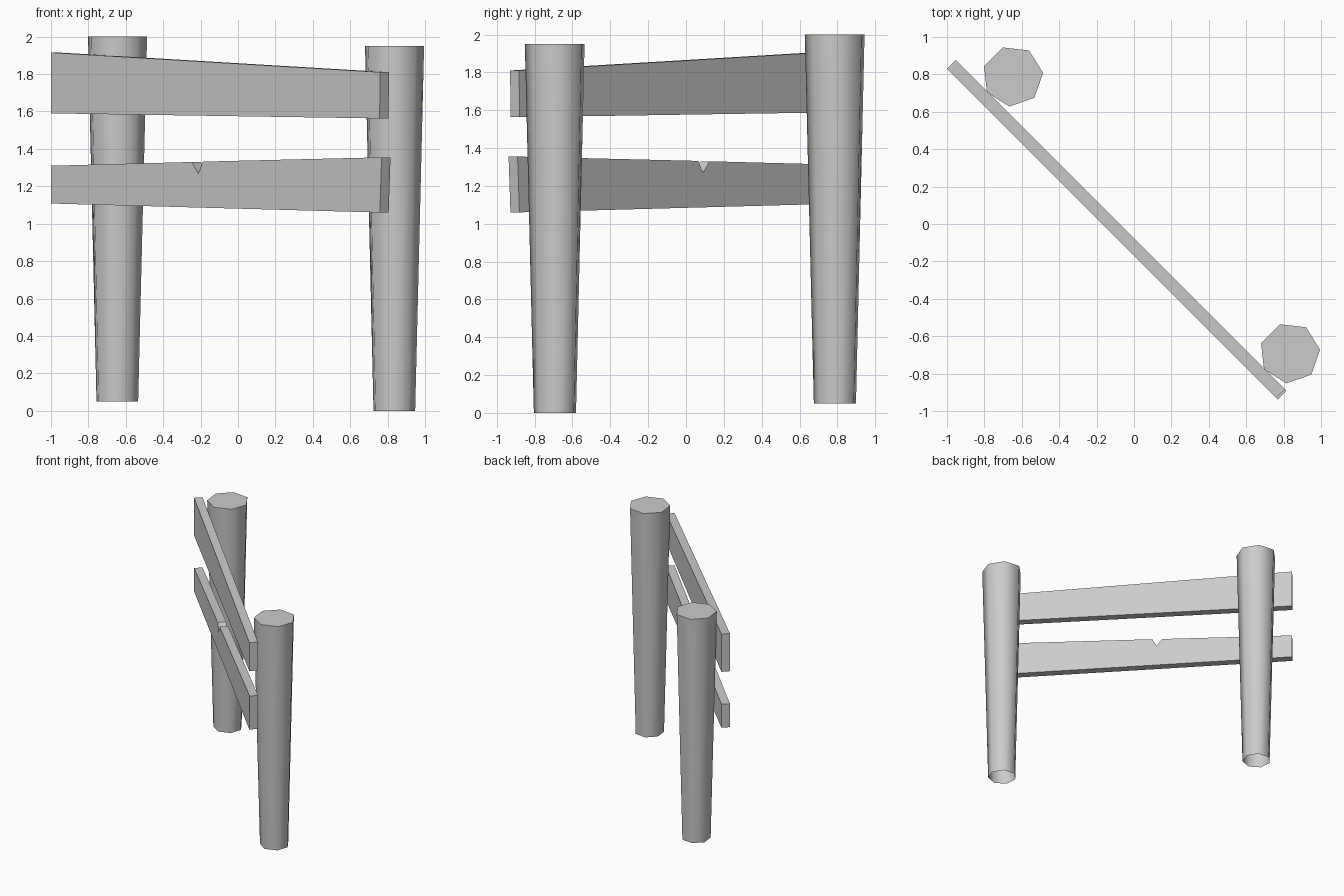
import bpy
import bmesh
import math

cube = bpy.data.objects.get("Cube")
if cube:
    bpy.data.objects.remove(cube, do_unlink=True)

grey = bpy.data.materials.new("plain grey")
grey.use_nodes = True
colour = (0.6, 0.6, 0.6, 1)
grey.diffuse_color = colour
grey.node_tree.nodes["Principled BSDF"].inputs["Base Color"].default_value = colour


def finish(name, bm):
    bmesh.ops.recalc_face_normals(bm, faces=bm.faces[:])
    mesh = bpy.data.meshes.new(name)
    bm.to_mesh(mesh)
    bm.free()
    mesh.materials.append(grey)
    obj = bpy.data.objects.new(name, mesh)
    bpy.context.collection.objects.link(obj)
    return obj


def post(name, x, y, bottom, top):
    """Seven-sided post, wider at the top, capped above and open below."""
    sides, turn = 7, math.radians(6.4)
    bm = bmesh.new()
    rings = []
    for z, radius in ((bottom, 0.115), (top, 0.163)):
        angles = [turn + math.tau * i / sides for i in range(sides)]
        rings.append([bm.verts.new((x + radius * math.cos(a), y + radius * math.sin(a), z))
                      for a in angles])
    low, high = rings
    for i in range(sides):
        j = (i + 1) % sides
        bm.faces.new((low[i], low[j], high[j], high[i])).smooth = True
    bm.faces.new(high)
    obj = finish(name, bm)
    bpy.ops.object.select_all(action="DESELECT")
    obj.select_set(True)
    bpy.context.view_layer.objects.active = obj
    bpy.ops.object.shade_smooth_by_angle(angle=math.radians(60))


def plank(name, outline):
    """Board running diagonally: an (x, z) outline given some thickness."""
    shift = 0.0475
    bm = bmesh.new()
    front = [bm.verts.new((x, -0.17 - x, z)) for x, z in outline]
    back = [bm.verts.new((v.co.x + shift, v.co.y + shift, v.co.z)) for v in front]
    bm.faces.new(front)
    bm.faces.new(back[::-1])
    for i in range(len(front)):
        j = (i + 1) % len(front)
        bm.faces.new((front[i], back[i], back[j], front[j]))
    finish(name, bm)


# Posts
post("back_post", -0.648, 0.79, 0.05, 2.0)
post("front_post", 0.833, -0.69, 0.0, 1.95)

# Planks, the lower one with a small notch in its top edge
plank("upper_plank", [(-1.0, 1.59), (0.757, 1.563), (0.76, 1.81), (-1.0, 1.915)])
plank("lower_plank", [(-1.0, 1.108), (0.758, 1.06), (0.768, 1.355), (-0.188, 1.332),
                      (-0.212, 1.268), (-0.247, 1.33), (-1.0, 1.31)])
